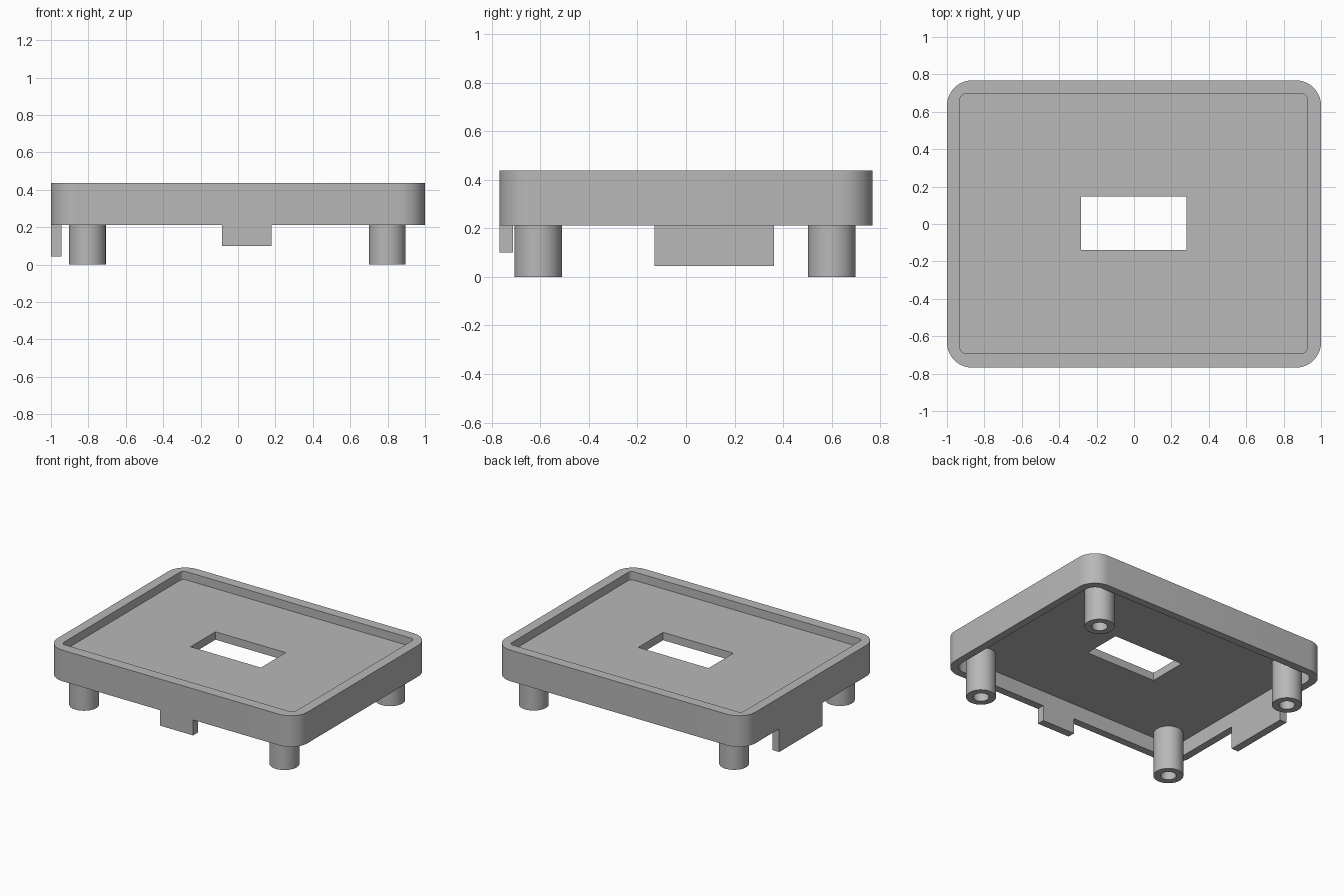
import bpy, bmesh, math
from mathutils import Vector

default = bpy.data.objects.get("Cube")
if default:
    bpy.data.objects.remove(default, do_unlink=True)

GREY = bpy.data.materials.new("plain grey")
GREY.use_nodes = True
GREY.diffuse_color = (0.48, 0.48, 0.48, 1)
GREY.node_tree.nodes["Principled BSDF"].inputs["Base Color"].default_value = (0.48, 0.48, 0.48, 1)

HALF_X, HALF_Y = 1.0, 0.768
WALL = 0.055
BASE, TOP = 0.212, 0.437
PLATE_LOW, PLATE_HIGH = 0.32, 0.377


def finish(name, bm):
    bmesh.ops.recalc_face_normals(bm, faces=bm.faces)
    mesh = bpy.data.meshes.new(name)
    bm.to_mesh(mesh)
    bm.free()
    mesh.materials.append(GREY)
    obj = bpy.data.objects.new(name, mesh)
    bpy.context.collection.objects.link(obj)
    return obj


def smooth(obj):
    bpy.ops.object.select_all(action="DESELECT")
    obj.select_set(True)
    bpy.context.view_layer.objects.active = obj
    bpy.ops.object.shade_smooth_by_angle(angle=math.radians(30))


def prism(name, x0, x1, y0, y1, z0, z1, radius=0, steps=10):
    """Upright block with optionally rounded vertical corners."""
    bm = bmesh.new()
    corners = [(x1, y1, -1, -1), (x0, y1, 1, -1), (x0, y0, 1, 1), (x1, y0, -1, 1)]
    outline = []
    for i, (x, y, sx, sy) in enumerate(corners):
        for k in range(steps + 1 if radius else 1):
            a = math.pi / 2 * (i + k / steps)
            outline.append((x + radius * (sx + math.cos(a)) if radius else x,
                            y + radius * (sy + math.sin(a)) if radius else y, z0))
    face = bm.faces.new([bm.verts.new(p) for p in outline])
    out = bmesh.ops.extrude_face_region(bm, geom=[face])
    verts = [g for g in out["geom"] if isinstance(g, bmesh.types.BMVert)]
    bmesh.ops.translate(bm, verts=verts, vec=Vector((0, 0, z1 - z0)))
    return finish(name, bm)


def cut(obj, cutter):
    cutter.hide_render = True
    mod = obj.modifiers.new("cut", "BOOLEAN")
    mod.operation, mod.solver, mod.object = "DIFFERENCE", "EXACT", cutter
    bpy.context.view_layer.objects.active = obj
    bpy.ops.object.modifier_apply(modifier=mod.name)
    bpy.data.objects.remove(cutter, do_unlink=True)


def post(name, x, y):
    """Hollow round post, spun from its wall section."""
    bm = bmesh.new()
    section = [(0.052, 0), (0.098, 0), (0.098, PLATE_LOW), (0.052, PLATE_LOW)]
    verts = [bm.verts.new((x + r, y, z)) for r, z in section]
    edges = [bm.edges.new((verts[i], verts[(i + 1) % 4])) for i in range(4)]
    bmesh.ops.spin(bm, geom=verts + edges, cent=(x, y, 0), axis=(0, 0, 1),
                   angle=2 * math.pi, steps=40)
    bmesh.ops.remove_doubles(bm, verts=bm.verts, dist=0.0001)
    smooth(finish(name, bm))


# Tray body: rounded block, recessed above and below, with a central opening
tray = prism("tray_body", -HALF_X, HALF_X, -HALF_Y, HALF_Y, BASE, TOP, 0.135)
cut(tray, prism("top_recess", -0.93, 0.927, -0.691, 0.695, PLATE_HIGH, TOP + 0.1, 0.03))
cut(tray, prism("bottom_recess", WALL - HALF_X, HALF_X - WALL, WALL - HALF_Y,
                HALF_Y - WALL, BASE - 0.1, PLATE_LOW, 0.08))
cut(tray, prism("opening", -0.283, 0.28, -0.138, 0.146, 0, 1))
smooth(tray)

# Four hollow posts
for side, x in (("right", -0.805), ("left", 0.798)):
    for end, y in (("front", -0.609), ("back", 0.6)):
        post(f"{end}_{side}_post", x, y)

# Tabs hanging flush from the front and right walls
prism("front_tab", -0.085, 0.178, -HALF_Y, WALL - HALF_Y, 0.1, BASE)
prism("right_tab", -HALF_X, WALL - HALF_X, -0.13, 0.363, 0.045, BASE)
